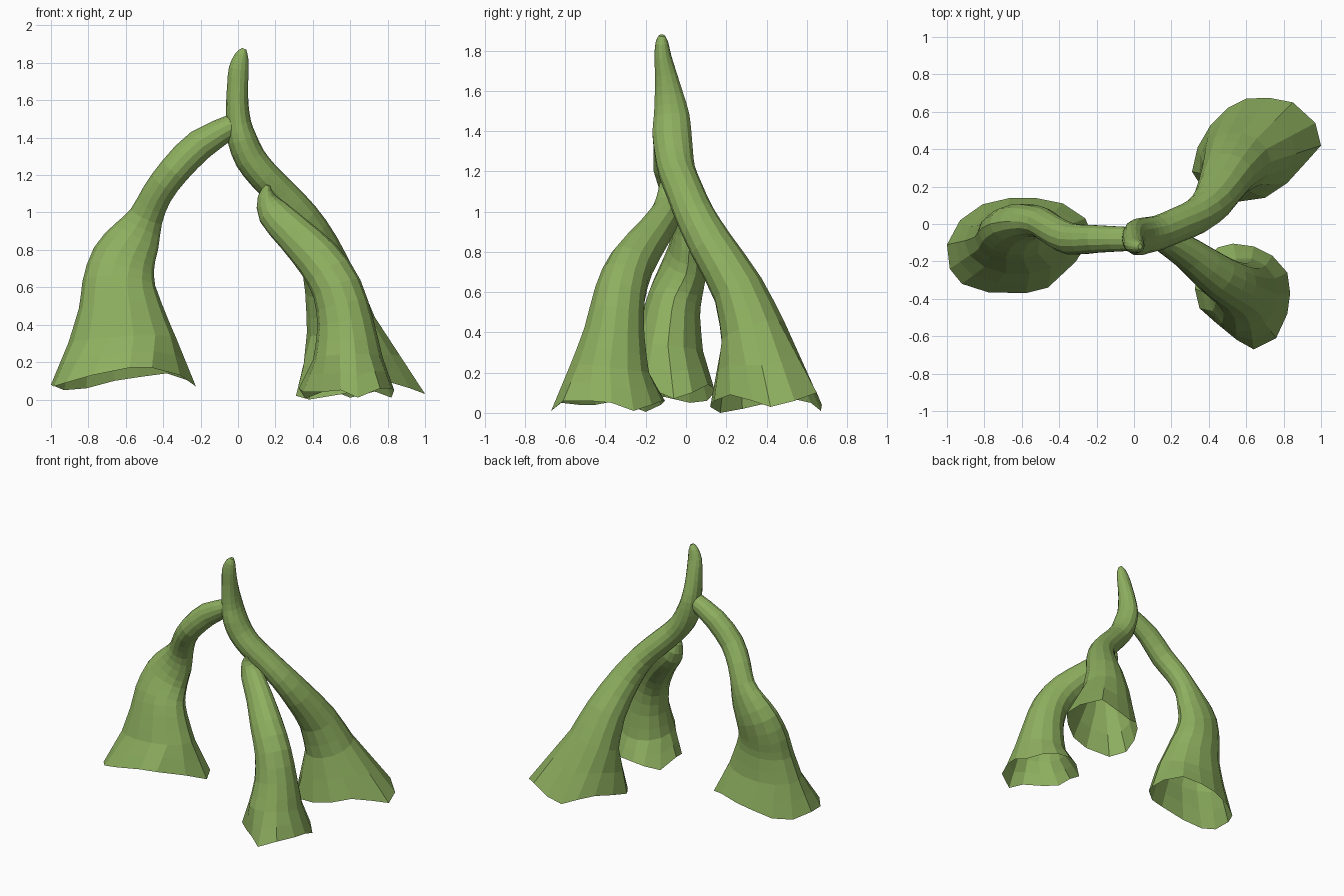
import bpy, bmesh, math
from mathutils import Vector

SIDES = 14
SUB = 2

green = bpy.data.materials.new("leaf green")
green.diffuse_color = (0.27, 0.43, 0.115, 1)


def smooth_rings(rings):
    """Catmull-Rom interpolation of rings (x, y, z, radius_a, radius_b)."""
    p = [Vector(r) for r in rings]
    out = []
    for i in range(len(p) - 1):
        p0, p1, p2, p3 = p[max(i - 1, 0)], p[i], p[i + 1], p[min(i + 2, len(p) - 1)]
        for s in range(SUB):
            t = s / SUB
            out.append(0.5 * (2 * p1 + (p2 - p0) * t + (2 * p0 - 5 * p1 + 4 * p2 - p3) * t * t
                              + (3 * p1 - p0 - 3 * p2 + p3) * t ** 3))
    return out + [p[-1]]


def bell_flower(name, rings, rim):
    """Tube swept down the stem that flares into an open, wavy rim."""
    rs = smooth_rings(rings)
    c = [Vector(r[:3]) for r in rs]
    bm = bmesh.new()
    loops = []
    for i, r in enumerate(rs):
        n = (c[max(i - 1, 0)] - c[min(i + 1, len(c) - 1)]).normalized()
        u = Vector((0, 1, 0)).cross(n).normalized()
        v = n.cross(u)
        loop = []
        for k in range(SIDES):
            t = 2 * math.pi * k / SIDES
            loop.append(bm.verts.new(c[i] + u * r[3] * math.cos(t) + v * r[4] * math.sin(t)))
        loops.append(loop)
    # straight flare down to the rim, with one ring halfway
    last = [v.co.copy() for v in loops[-1]]
    mid = [a.lerp(Vector(b), 0.5) for a, b in zip(last, rim)]
    loops.append([bm.verts.new(m) for m in mid])
    loops.append([bm.verts.new(p) for p in rim])
    bm.faces.new(loops[0])
    for a, b in zip(loops, loops[1:]):
        for k in range(SIDES):
            j = (k + 1) % SIDES
            bm.faces.new((a[k], b[k], b[j], a[j]))
    me = bpy.data.meshes.new(name)
    bm.to_mesh(me)
    bm.free()
    me.materials.append(green)
    ob = bpy.data.objects.new(name, me)
    bpy.context.collection.objects.link(ob)
    return ob


# main stem curving down into the back right flower
bell_flower("main_stem_and_back_flower", [
    (0.033, -0.12, 1.875, 0.012, 0.015), (0.02, -0.12, 1.84, 0.036, 0.032),
    (0.004, -0.115, 1.77, 0.053, 0.043), (-0.002, -0.1, 1.68, 0.056, 0.056),
    (-0.004, -0.085, 1.58, 0.06, 0.073), (0.003, -0.072, 1.48, 0.067, 0.09),
    (0.023, -0.07, 1.39, 0.079, 0.099), (0.065, -0.06, 1.29, 0.084, 0.097),
    (0.135, -0.045, 1.2, 0.084, 0.093), (0.232, -0.005, 1.1, 0.086, 0.093),
    (0.34, 0.045, 0.98, 0.091, 0.098), (0.425, 0.127, 0.83, 0.11, 0.11),
    (0.5, 0.26, 0.61, 0.146, 0.13), (0.55, 0.333, 0.4, 0.186, 0.166),
], [
    (1.0, 0.42, 0.03), (0.97, 0.54, 0.06), (0.85, 0.65, 0.1), (0.72, 0.675, 0.04),
    (0.6, 0.67, 0.01), (0.5, 0.62, 0.05), (0.41, 0.53, 0.07), (0.34, 0.41, 0.05),
    (0.31, 0.28, 0.02), (0.38, 0.17, 0.0), (0.56, 0.12, 0.03), (0.7, 0.14, 0.06),
    (0.82, 0.22, 0.09), (0.92, 0.33, 0.06)])

# front right flower, branching low on the main stem
bell_flower("front_flower", [
    (0.162, -0.115, 1.15, 0.012, 0.02), (0.152, -0.092, 1.09, 0.046, 0.055),
    (0.187, -0.095, 1.0, 0.085, 0.075), (0.3, -0.165, 0.885, 0.102, 0.09),
    (0.437, -0.27, 0.742, 0.122, 0.114), (0.53, -0.328, 0.59, 0.134, 0.129),
    (0.575, -0.356, 0.4, 0.152, 0.154), (0.587, -0.378, 0.22, 0.186, 0.201),
], [
    (0.835, -0.37, 0.05), (0.82, -0.26, 0.01), (0.74, -0.17, 0.04), (0.64, -0.12, 0.06),
    (0.53, -0.105, 0.06), (0.45, -0.125, 0.04), (0.36, -0.2, 0.005), (0.325, -0.345, 0.06),
    (0.35, -0.45, 0.04), (0.44, -0.53, 0.04), (0.55, -0.62, 0.05), (0.64, -0.67, 0.01),
    (0.76, -0.61, 0.06), (0.82, -0.48, 0.06)])

# left flower, arching out from high on the main stem
bell_flower("left_flower", [
    (-0.02, -0.08, 1.47, 0.06, 0.065), (-0.2, -0.08, 1.365, 0.083, 0.075),
    (-0.34, -0.08, 1.225, 0.083, 0.085), (-0.432, -0.035, 1.1, 0.082, 0.083),
    (-0.49, 0.005, 0.98, 0.092, 0.08), (-0.545, 0.015, 0.87, 0.135, 0.088),
    (-0.61, 0.0, 0.75, 0.172, 0.11), (-0.637, -0.04, 0.62, 0.195, 0.13),
    (-0.63, -0.07, 0.5, 0.222, 0.145), (-0.62, -0.09, 0.32, 0.287, 0.18),
], [
    (-0.225, -0.06, 0.07), (-0.26, 0.03, 0.1), (-0.38, 0.11, 0.14), (-0.53, 0.14, 0.12),
    (-0.66, 0.14, 0.1), (-0.81, 0.105, 0.06), (-0.93, 0.02, 0.05), (-1.0, -0.11, 0.08),
    (-0.985, -0.24, 0.07), (-0.92, -0.32, 0.09), (-0.78, -0.365, 0.13), (-0.58, -0.37, 0.17),
    (-0.46, -0.34, 0.17), (-0.31, -0.2, 0.13)])
